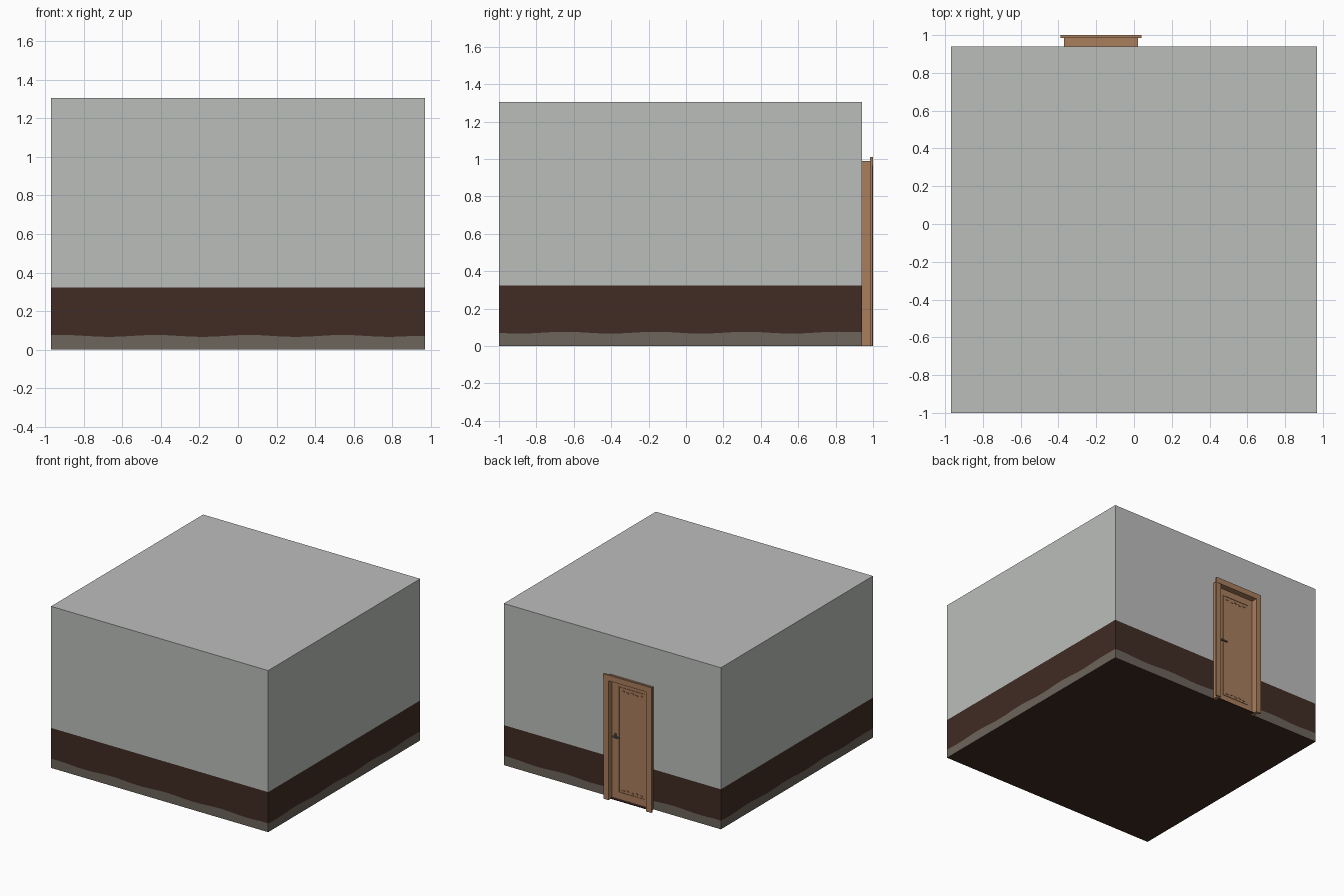
import bpy, bmesh, math

if "Cube" in bpy.data.objects:
    bpy.data.objects.remove(bpy.data.objects["Cube"])


def material(name, rgb):
    m = bpy.data.materials.new(name)
    m.diffuse_color = (*rgb, 1)
    m.use_nodes = True
    m.node_tree.nodes["Principled BSDF"].inputs["Base Color"].default_value = m.diffuse_color
    return m


GREY = material("wall grey", (0.50, 0.515, 0.50))
BROWN = material("dark brown panelling", (0.052, 0.025, 0.017))
SKIRT = material("skirting taupe", (0.15, 0.128, 0.105))
WOOD = material("door wood", (0.40, 0.21, 0.108))
METAL = material("handle metal", (0.13, 0.13, 0.135))


def finish(bm, name, mats):
    bmesh.ops.recalc_face_normals(bm, faces=bm.faces)
    mesh = bpy.data.meshes.new(name)
    bm.to_mesh(mesh)
    bm.free()
    for m in mats:
        mesh.materials.append(m)
    ob = bpy.data.objects.new(name, mesh)
    bpy.context.collection.objects.link(ob)
    return ob


def box(name, x, y, z, mat):
    bm = bmesh.new()
    bmesh.ops.create_cube(bm, size=1)
    for v in bm.verts:
        for i, (a, b) in enumerate((x, y, z)):
            v.co[i] = a if v.co[i] < 0 else b
    return finish(bm, name, [mat])


# Room: columns round the perimeter, each with skirting, panelling and wall bands
X0, X1, Y0, Y1, H = -0.97, 0.97, -1.0, 0.94, 1.305
corners = [(X0, Y0), (X1, Y0), (X1, Y1), (X0, Y1)]
phases = [0.30, 0.11, 0.30, 0.11]
N = 32
bm = bmesh.new()
columns = []
for side in range(4):
    (ax, ay), (bx, by) = corners[side], corners[(side + 1) % 4]
    for i in range(N):
        t = i / N
        wave = 0.071 - 0.005 * math.cos(2 * math.pi * (t * 1.94 - phases[side]) / 0.485)
        columns.append([bm.verts.new((ax + (bx - ax) * t, ay + (by - ay) * t, z))
                        for z in (0, wave, 0.323, H)])
for a, b in zip(columns, columns[1:] + columns[:1]):
    for k, index in enumerate((2, 1, 0)):
        bm.faces.new((a[k], b[k], b[k + 1], a[k + 1])).material_index = index
bm.faces.new([c[3] for c in columns]).material_index = 0      # ceiling
bm.faces.new([c[0] for c in columns]).material_index = 1      # floor
finish(bm, "room", [GREY, BROWN, SKIRT])

# Door frame lining: two jambs and a head
L, R = -0.37, 0.02
box("left_jamb", (L, L + 0.025), (0.935, 0.99), (0, 0.99), WOOD)
box("right_jamb", (R - 0.025, R), (0.935, 0.99), (0, 0.99), WOOD)
box("door_head", (L + 0.025, R - 0.025), (0.935, 0.99), (0.965, 0.99), WOOD)

# Casing boards around the outer edge of the frame
box("left_casing", (L - 0.02, L + 0.025), (0.985, 1.0), (0, 0.965), WOOD)
box("right_casing", (R - 0.025, R + 0.02), (0.985, 0.998), (0, 0.965), WOOD)
box("top_casing", (L - 0.02, R + 0.02), (0.985, 1.0), (0.965, 1.01), WOOD)

# Door leaf and threshold
box("door_leaf", (L + 0.025, R - 0.025), (0.935, 0.951), (0.006, 0.965), WOOD)
box("threshold", (L + 0.025, R - 0.025), (0.93, 0.97), (0, 0.006), BROWN)

# Raised moulding on the leaf, with scalloped beads at top and bottom
mx0, mx1, mz0, mz1, w = -0.305, -0.065, 0.06, 0.915, 0.006
for name, x in (("left_moulding", mx0), ("right_moulding", mx1 - w)):
    box(name, (x, x + w), (0.950, 0.955), (mz0, mz1), WOOD)
for name, z, s in (("bottom_moulding", mz0, 1), ("top_moulding", mz1 - w, -1)):
    box(name, (mx0, mx1), (0.950, 0.955), (z, z + w), WOOD)
    for i in range(5):
        cx = mx0 + 0.04 + i * 0.04
        cz = z + s * (0.022 + 0.006 * (i % 2))
        box(name + "_bead", (cx - 0.011, cx + 0.011), (0.950, 0.955),
            (cz - 0.005, cz + 0.005), WOOD)

# Handle: plate, neck and lever
box("handle_plate", (-0.043, -0.025), (0.950, 0.955), (0.485, 0.53), METAL)
box("handle_neck", (-0.039, -0.029), (0.954, 0.975), (0.507, 0.517), METAL)
box("handle_lever", (-0.085, -0.029), (0.970, 0.979), (0.507, 0.517), METAL)
